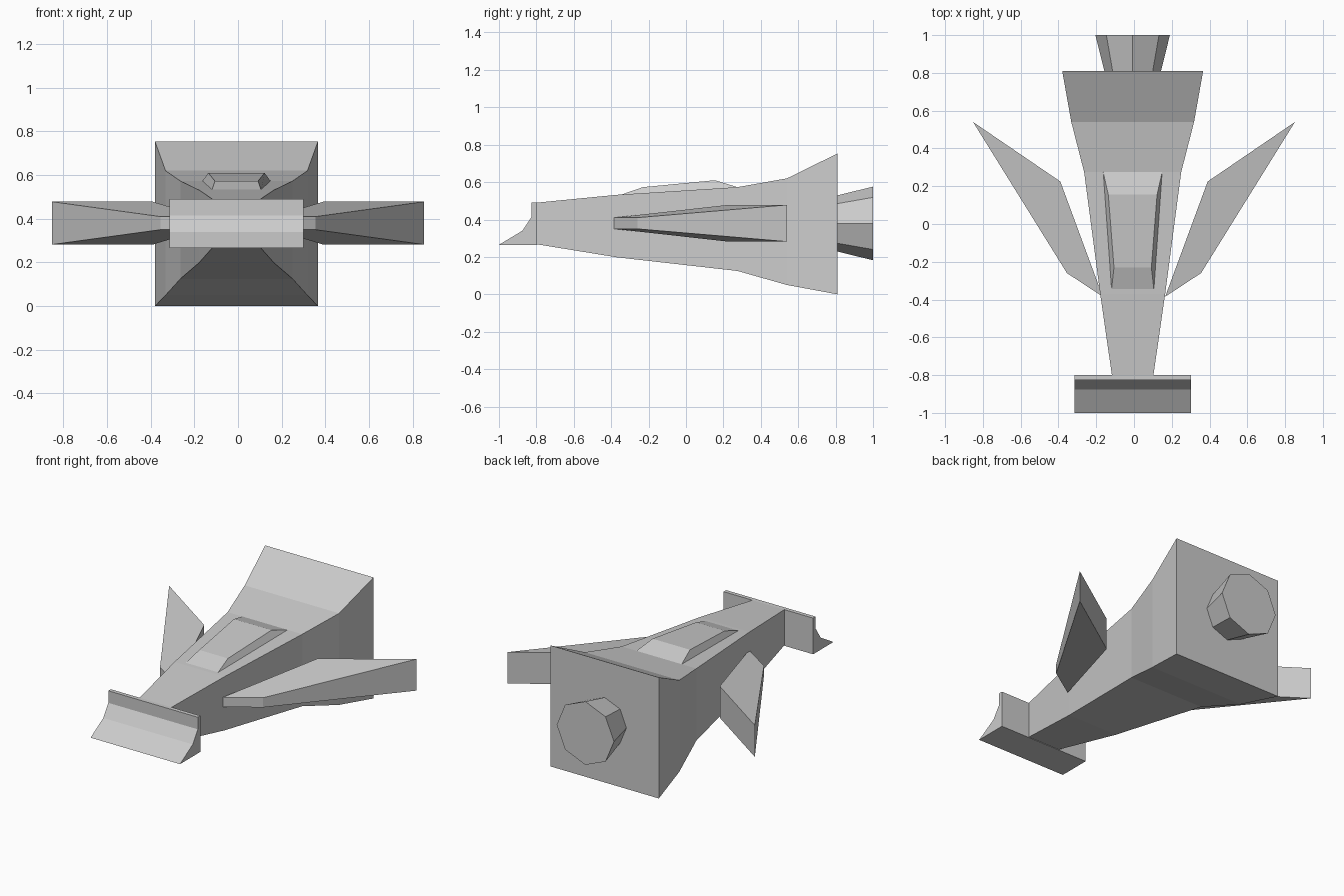
import bpy, bmesh
from math import sin, cos, pi

if "Cube" in bpy.data.objects:
    bpy.data.objects.remove(bpy.data.objects["Cube"])

CX = -0.007  # centre line of the hull parts


def loft(name, sections, mirror=False):
    """Skin a list of equal-length point rings and cap both ends."""
    bm = bmesh.new()
    rings = [[bm.verts.new(p) for p in s] for s in sections]
    for a, b in zip(rings, rings[1:]):
        for i in range(len(a)):
            j = (i + 1) % len(a)
            bm.faces.new((a[i], a[j], b[j], b[i]))
    bm.faces.new(rings[0][::-1])
    bm.faces.new(rings[-1])
    bmesh.ops.recalc_face_normals(bm, faces=bm.faces)
    mesh = bpy.data.meshes.new(name)
    bm.to_mesh(mesh)
    bm.free()
    ob = bpy.data.objects.new(name, mesh)
    bpy.context.collection.objects.link(ob)
    if mirror:
        m = ob.modifiers.new("Mirror", 'MIRROR')
        m.use_axis = (True, False, False)
    return ob


def rect(y, hw, z0, z1):
    return [(CX - hw, y, z0), (CX + hw, y, z0), (CX + hw, y, z1), (CX - hw, y, z1)]


# Flaring rectangular hull: y, half width, bottom, top
loft("hull", [rect(*s) for s in (
    (-0.80, 0.11, 0.268, 0.49),
    (-0.37, 0.172, 0.198, 0.532),
    (0.275, 0.257, 0.125, 0.573),
    (0.54, 0.325, 0.05, 0.62),
    (0.81, 0.373, 0.0, 0.753))])

# Scooped nose bar: side profile swept across x
nose = [(-0.80, 0.265), (-0.80, 0.49), (-0.825, 0.49),
        (-0.825, 0.415), (-0.875, 0.34), (-1.0, 0.265)]
loft("nose_bar", [[(CX + s * 0.308, y, z) for y, z in nose] for s in (-1, 1)])

# Raised cockpit canopy, base ring sunk slightly in front and back
base = [(-0.113, -0.355, 0.53), (0.113, -0.355, 0.53),
        (0.156, 0.275, 0.573), (-0.156, 0.275, 0.573)]
top = [(-0.099, -0.23, 0.573), (0.099, -0.23, 0.573),
       (0.129, 0.155, 0.61), (-0.129, 0.155, 0.61)]
loft("canopy", [[(x + CX, y, z) for x, y, z in r] for r in (base, top)])

# Back-swept wings: plan corners with half thickness
wing = [(0.165, -0.385, 0.03), (0.355, -0.26, 0.03),
        (0.852, 0.54, 0.098), (0.39, 0.225, 0.098)]
loft("wings", [[(x, y, 0.38 + s * h) for x, y, h in wing] for s in (-1, 1)], mirror=True)

# Eight-sided flared exhaust
loft("exhaust", [[(CX + r * cos(i * pi / 4), y, 0.379 + r * sin(i * pi / 4))
                  for i in range(8)] for y, r in ((0.81, 0.15), (1.0, 0.197))])
